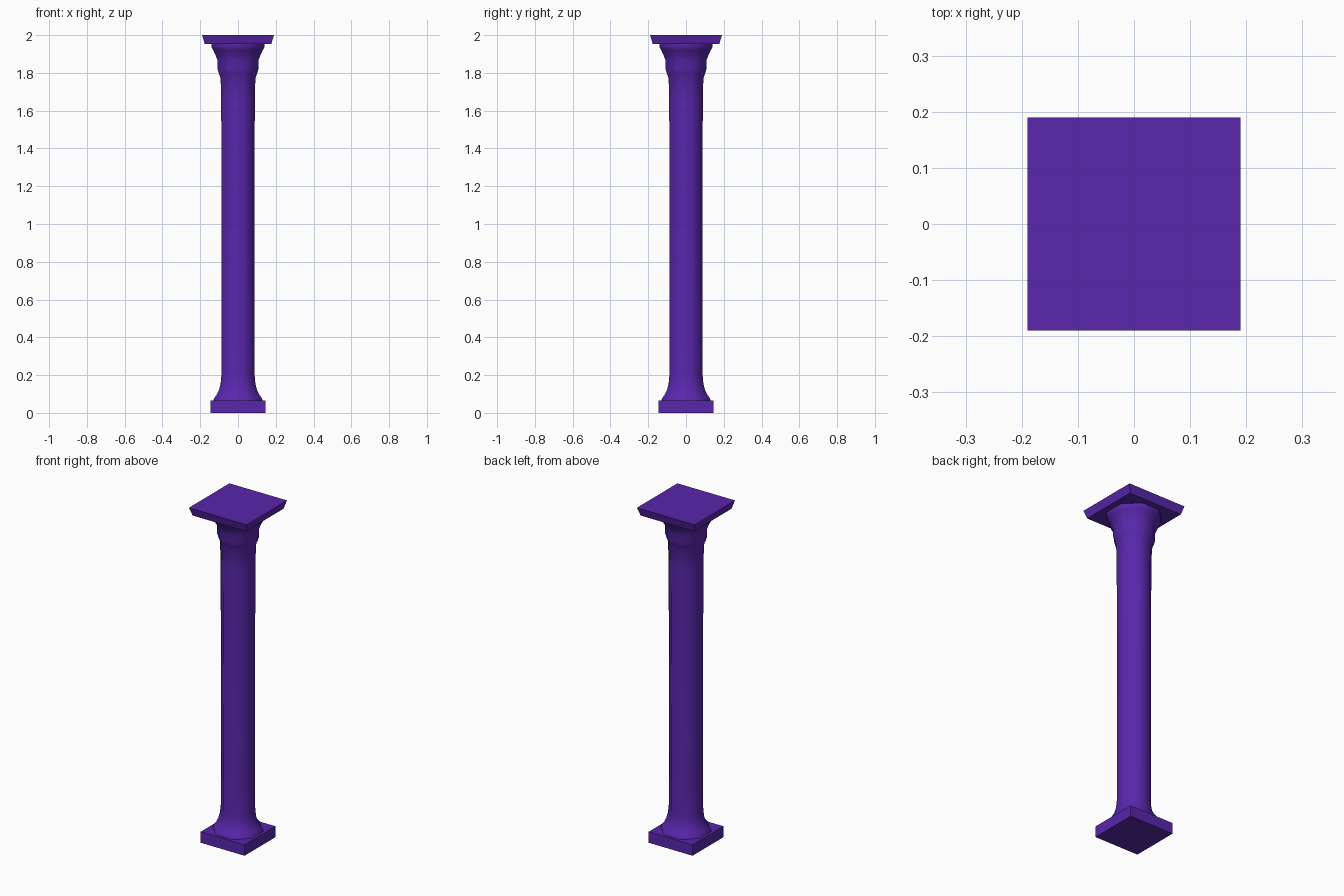
import bpy, bmesh, math

if "Cube" in bpy.data.objects:
    bpy.data.objects.remove(bpy.data.objects["Cube"])

mat = bpy.data.materials.new("purple")
mat.diffuse_color = (0.10, 0.02, 0.41, 1.0)
mat.use_nodes = True
mat.node_tree.nodes["Principled BSDF"].inputs["Base Color"].default_value = mat.diffuse_color


def loft(name, profile, sides, smooth):
    """Stack regular polygon rings from (apothem, z) pairs, flats facing the axes."""
    bm = bmesh.new()
    rings = []
    for apothem, z in profile:
        r = apothem / math.cos(math.pi / sides)
        ring = []
        for i in range(sides):
            a = 2 * math.pi * (i + 0.5) / sides
            ring.append(bm.verts.new((r * math.cos(a), r * math.sin(a), z)))
        rings.append(ring)
    for low, high in zip(rings, rings[1:]):
        for i in range(sides):
            j = (i + 1) % sides
            bm.faces.new((low[i], low[j], high[j], high[i]))
    bm.faces.new(rings[0][::-1])
    bm.faces.new(rings[-1])
    mesh = bpy.data.meshes.new(name)
    bm.to_mesh(mesh)
    bm.free()
    mesh.materials.append(mat)
    obj = bpy.data.objects.new(name, mesh)
    bpy.context.collection.objects.link(obj)
    if smooth:
        bpy.ops.object.select_all(action='DESELECT')
        obj.select_set(True)
        bpy.context.view_layer.objects.active = obj
        bpy.ops.object.shade_smooth_by_angle(angle=math.radians(60))
    return obj


# square foot
loft("plinth", [(0.145, 0.0), (0.145, 0.065)], 4, False)

# octagonal shaft with flared base and bell-shaped capital
loft("shaft", [
    (0.130, 0.065), (0.125, 0.080), (0.112, 0.097), (0.101, 0.12),
    (0.092, 0.155), (0.088, 0.20), (0.087, 1.00), (0.089, 1.65),
    (0.092, 1.77), (0.101, 1.795), (0.108, 1.82), (0.108, 1.865),
    (0.119, 1.895), (0.132, 1.922), (0.140, 1.935), (0.140, 1.952),
], 8, True)

# square top slab, widening upward
loft("abacus", [(0.176, 1.952), (0.190, 2.0)], 4, False)
